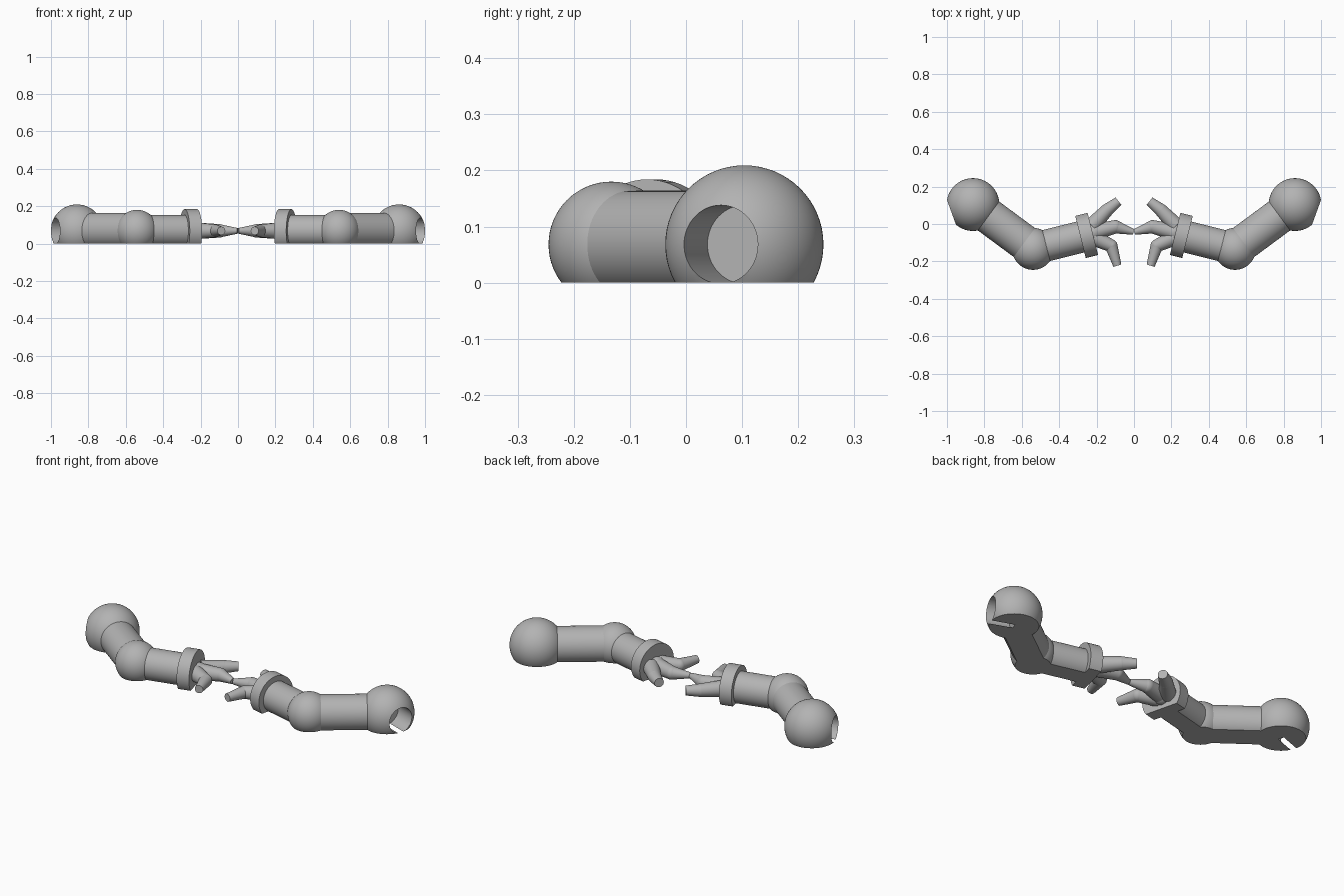
import bpy
import bmesh
from mathutils import Matrix, Vector

cube = bpy.data.objects.get("Cube")
if cube:
    bpy.data.objects.remove(cube, do_unlink=True)

AXIS_Z = 0.068  # height of every joint centre
SEGMENTS = 64

grey = bpy.data.materials.new("plain grey")
grey.use_nodes = True
colour = (0.45, 0.45, 0.45, 1)
grey.diffuse_color = colour
grey.node_tree.nodes["Principled BSDF"].inputs["Base Color"].default_value = colour


def point(x, y):
    return Vector((x, y, AXIS_Z))


def add_ball(bm, centre, radius):
    bmesh.ops.create_uvsphere(bm, u_segments=SEGMENTS, v_segments=SEGMENTS // 2,
                              radius=radius, matrix=Matrix.Translation(centre))


def add_rod(bm, start, end, r1, r2):
    turn = (end - start).to_track_quat('Z', 'Y').to_matrix().to_4x4()
    bmesh.ops.create_cone(bm, cap_ends=True, segments=SEGMENTS, radius1=r1, radius2=r2,
                          depth=(end - start).length,
                          matrix=Matrix.Translation((start + end) / 2) @ turn)


def make_object(name, bm):
    mesh = bpy.data.meshes.new(name)
    bm.to_mesh(mesh)
    bm.free()
    obj = bpy.data.objects.new(name, mesh)
    bpy.context.collection.objects.link(obj)
    mesh.materials.append(grey)
    return obj


def select_only(obj):
    bpy.ops.object.select_all(action='DESELECT')
    obj.select_set(True)
    bpy.context.view_layer.objects.active = obj


def finish(obj):
    """Cut flat at the ground, shade, and mirror to the other arm."""
    bm = bmesh.new()
    bm.from_mesh(obj.data)
    cut = bmesh.ops.bisect_plane(bm, geom=bm.verts[:] + bm.edges[:] + bm.faces[:],
                                 plane_co=(0, 0, 0), plane_no=(0, 0, 1), clear_inner=True)
    rim = [e for e in cut["geom_cut"] if isinstance(e, bmesh.types.BMEdge)]
    if rim:
        bmesh.ops.edgeloop_fill(bm, edges=rim)
        bmesh.ops.recalc_face_normals(bm, faces=bm.faces[:])
    bm.to_mesh(obj.data)
    bm.free()
    select_only(obj)
    bpy.ops.object.shade_smooth_by_angle(angle=0.6)
    obj.modifiers.new("other arm", 'MIRROR').use_mirror_merge = False


def ball(name, centre, radius):
    bm = bmesh.new()
    add_ball(bm, centre, radius)
    return make_object(name, bm)


def rod(name, start, end, radius):
    bm = bmesh.new()
    add_rod(bm, start, end, radius, radius)
    return make_object(name, bm)


shoulder = point(0.861, 0.104)
elbow = point(0.54, -0.133)
wrist = point(0.253, -0.061)

# Shoulder ball with an angled round socket
shoulder_ball = ball("shoulder_ball", shoulder, 0.141)
out = Vector((0.94, -0.342, 0))
socket_cutter = rod("socket_cutter", shoulder, shoulder + out * 0.3, 0.07)
drill = shoulder_ball.modifiers.new("socket", 'BOOLEAN')
drill.operation = 'DIFFERENCE'
drill.solver = 'EXACT'
drill.object = socket_cutter
select_only(shoulder_ball)
bpy.ops.object.modifier_apply(modifier=drill.name)
bpy.data.objects.remove(socket_cutter, do_unlink=True)
finish(shoulder_ball)

# Arm tubes, elbow and wrist band
up = (shoulder - elbow).normalized()
fore = (wrist - elbow).normalized()
finish(rod("upper_arm", elbow, shoulder - up * 0.09, 0.096))
finish(ball("elbow_ball", elbow, 0.112))
finish(rod("forearm", elbow, wrist, 0.085))
finish(rod("wrist_band", wrist - fore * 0.034, wrist + fore * 0.034, 0.116))

# Palm
finish(ball("palm", point(0.215, -0.045), 0.047))

# Fingers: base, knuckle, tip, knuckle radius, tip radius
fingers = {
    "back_finger": (point(0.225, -0.01), point(0.145, 0.073), point(0.083, 0.122), 0.035, 0.025),
    "middle_finger": (point(0.22, -0.045), point(0.1, -0.015), point(0.002, -0.043), 0.036, 0.015),
    "front_finger": (point(0.215, -0.073), point(0.122, -0.116), point(0.089, -0.223), 0.034, 0.022),
}
for name, (base, knuckle, tip, r_knuckle, r_tip) in fingers.items():
    bm = bmesh.new()
    add_rod(bm, base, knuckle, 0.044, r_knuckle)
    add_ball(bm, knuckle, r_knuckle)
    add_rod(bm, knuckle, tip, r_knuckle, r_tip)
    finish(make_object(name, bm))
